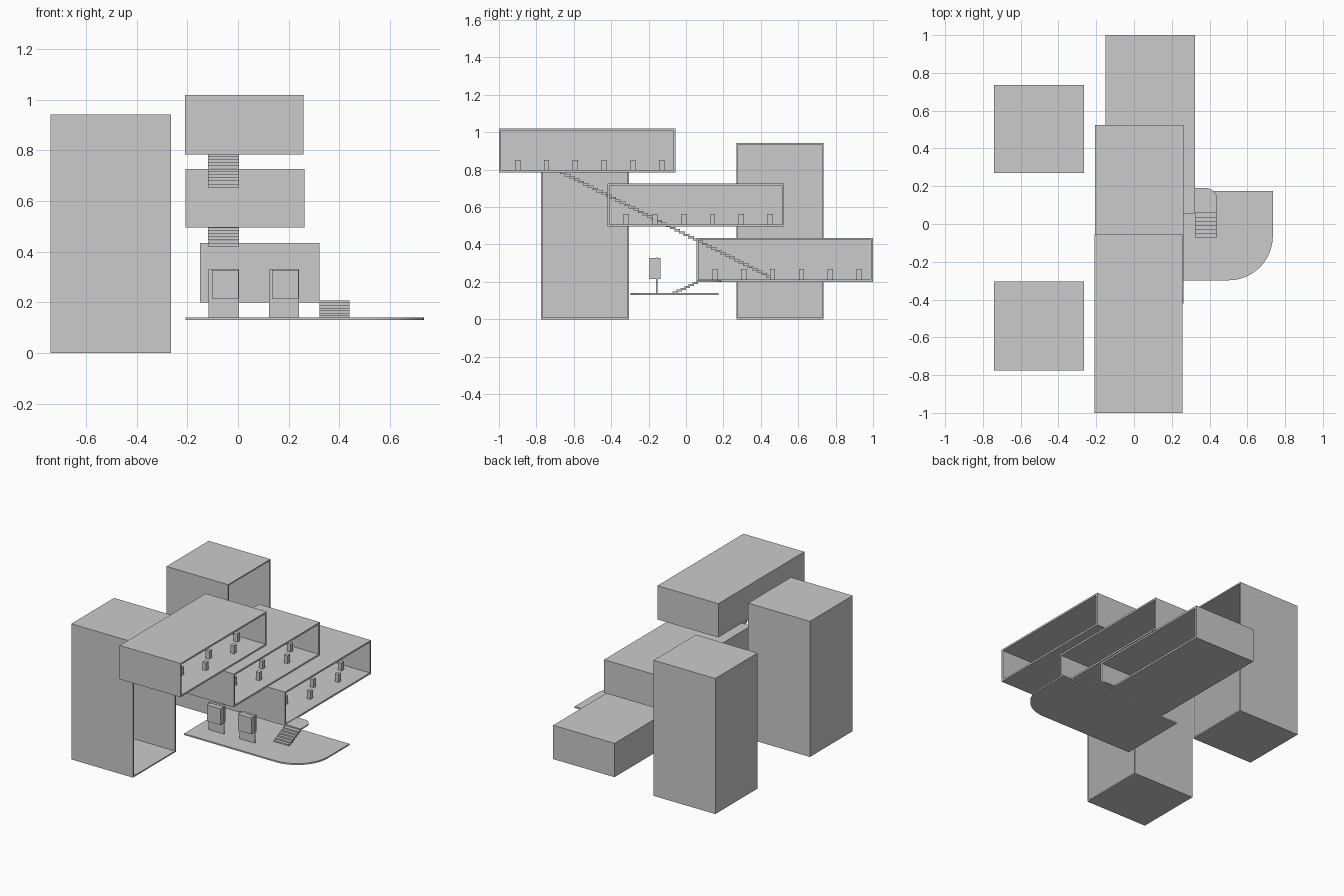
import bpy, bmesh, math

if "Cube" in bpy.data.objects:
    bpy.data.objects.remove(bpy.data.objects["Cube"])


def make_object(name, bm):
    bmesh.ops.recalc_face_normals(bm, faces=bm.faces)
    mesh = bpy.data.meshes.new(name)
    bm.to_mesh(mesh)
    bm.free()
    ob = bpy.data.objects.new(name, mesh)
    bpy.context.collection.objects.link(ob)
    return ob


def add_box(bm, x0, x1, y0, y1, z0, z1):
    vs = bmesh.ops.create_cube(bm, size=1)["verts"]
    for v in vs:
        v.co.x = x1 if v.co.x > 0 else x0
        v.co.y = y1 if v.co.y > 0 else y0
        v.co.z = z1 if v.co.z > 0 else z0
    return vs


def shell(name, dims, wall):
    # Box left open on its right side, with thin walls
    bm = bmesh.new()
    add_box(bm, *dims)
    bmesh.ops.recalc_face_normals(bm, faces=bm.faces)
    side = [f for f in bm.faces if f.normal.x > 0.9]
    bmesh.ops.delete(bm, geom=side, context='FACES_ONLY')
    mesh = bpy.data.meshes.new(name)
    bm.to_mesh(mesh)
    bm.free()
    ob = bpy.data.objects.new(name, mesh)
    bpy.context.collection.objects.link(ob)
    mod = ob.modifiers.new("walls", 'SOLIDIFY')
    mod.thickness = wall
    mod.offset = -1
    mod.use_even_offset = True
    return ob


def plate(name, outline, z0, z1):
    bm = bmesh.new()
    face = bm.faces.new([bm.verts.new((x, y, z0)) for x, y in outline])
    top = bmesh.ops.extrude_face_region(bm, geom=[face])["geom"]
    for v in top:
        if isinstance(v, bmesh.types.BMVert):
            v.co.z = z1
    return make_object(name, bm)


def arc(cx, cy, r, a0, a1, n):
    return [(cx + r * math.cos(math.radians(a0 + (a1 - a0) * i / n)),
             cy + r * math.sin(math.radians(a0 + (a1 - a0) * i / n))) for i in range(n + 1)]


def stairs(name, x0, x1, start, end, count, thick):
    # Overlapping treads stepping from start to end (y, z)
    bm = bmesh.new()
    dy = (end[0] - start[0]) / count
    dz = (end[1] - start[1]) / count
    for i in range(count):
        y, z = start[0] + dy * i, start[1] + dz * i
        add_box(bm, x0, x1, y - 0.003, y + dy + 0.003, z - thick / 2, z + thick / 2)
    return make_object(name, bm)


# Two tall towers
shell("rear_tower", (-0.74, -0.265, 0.27, 0.735, 0, 0.943), 0.009)
shell("front_tower", (-0.74, -0.265, -0.775, -0.305, 0, 0.943), 0.009)

# Three stacked halls with staggered seats
halls = {
    "upper_hall": (-0.21, 0.258, -1.0, -0.055, 0.785, 1.02),
    "middle_hall": (-0.207, 0.262, -0.42, 0.525, 0.495, 0.726),
    "lower_hall": (-0.15, 0.322, 0.055, 1.0, 0.2, 0.435),
}
for name, d in halls.items():
    shell(name, d, 0.012)
    bm = bmesh.new()
    for i in range(6):
        y = d[2] + 0.1 + 0.154 * i
        x = d[1] - (0.093 if i % 2 == 0 else 0.176)
        add_box(bm, x - 0.014, x + 0.014, y - 0.014, y + 0.014, d[4] + 0.011, d[4] + 0.068)
    make_object(name + "_seats", bm)

# Entrance platform and landing
plate("platform", [(-0.207, 0.175), (-0.207, -0.298)]
      + arc(0.5, -0.063, 0.235, -90, 0, 20) + [(0.735, 0.175)], 0.13, 0.14)
plate("landing", [(0.318, 0.06), (0.44, 0.06)]
      + arc(0.38, 0.13, 0.06, 0, 90, 10) + [(0.318, 0.19)], 0.2, 0.208)

# Entrance steps and the long stair through the halls
stairs("entrance_steps", 0.322, 0.44, (-0.068, 0.143), (0.06, 0.203), 6, 0.011)
stairs("long_stair", -0.118, 0.003, (-0.67, 0.783), (0.455, 0.218), 46, 0.012)

# Two standing panels with raised display plates
for side, x in (("left", -0.056), ("right", 0.182)):
    bm = bmesh.new()
    add_box(bm, x - 0.06, x + 0.06, -0.16, -0.152, 0.14, 0.33)
    make_object(side + "_panel", bm)
    bm = bmesh.new()
    add_box(bm, x - 0.047, x + 0.057, -0.195, -0.137, 0.215, 0.328)
    make_object(side + "_display", bm)
